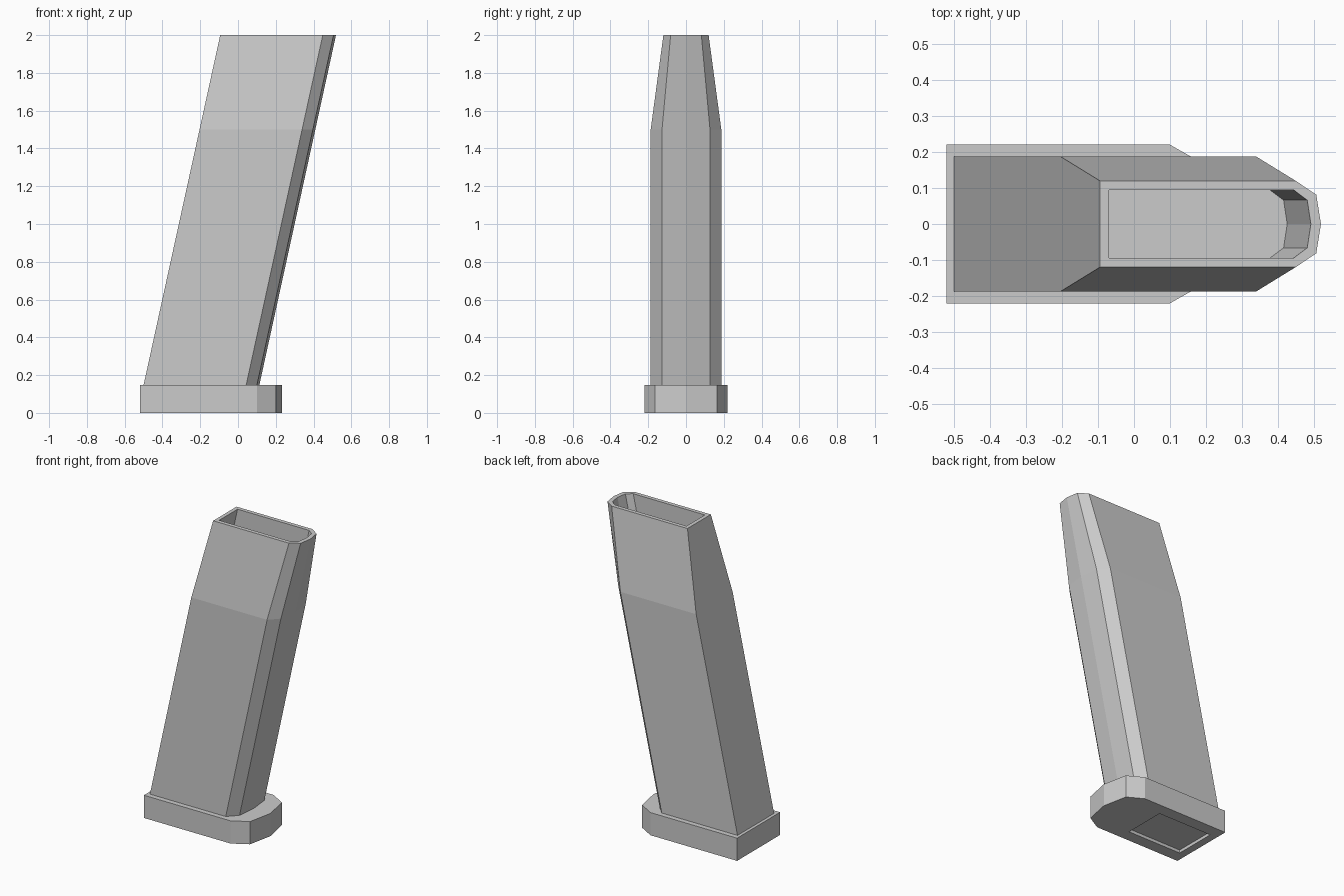
import bpy, bmesh

cube = bpy.data.objects.get("Cube")
if cube:
    bpy.data.objects.remove(cube)

grey = bpy.data.materials.new("plain grey")
grey.use_nodes = True
grey.diffuse_color = (0.6, 0.6, 0.6, 1)
grey.node_tree.nodes["Principled BSDF"].inputs["Base Color"].default_value = (0.6, 0.6, 0.6, 1)

BASE_TOP, BEND, TOP = 0.147, 1.5, 2.0
SLANT = 0.219  # forward lean per unit of height


def section(half, z, lean=0.0, width=1.0):
    """Mirror half an outline (back corner to nose) into a closed ring."""
    other = [(x, -y) for x, y in reversed(half) if y > 0]
    return [(x + lean * (z - BASE_TOP), y * width, z) for x, y in half + other]


def loft(name, rings):
    """Skin a list of rings and cap both ends."""
    bm = bmesh.new()
    loops = [[bm.verts.new(p) for p in ring] for ring in rings]
    for a, b in zip(loops, loops[1:]):
        for i in range(len(a)):
            j = (i + 1) % len(a)
            bm.faces.new((a[i], a[j], b[j], b[i]))
    bm.faces.new(loops[0])
    bm.faces.new(loops[-1])
    bmesh.ops.recalc_face_normals(bm, faces=bm.faces)
    mesh = bpy.data.meshes.new(name)
    bm.to_mesh(mesh)
    bm.free()
    mesh.materials.append(grey)
    obj = bpy.data.objects.new(name, mesh)
    bpy.context.collection.objects.link(obj)
    return obj


def cut(target, cutter):
    cutter.hide_render = True
    cutter.hide_viewport = True
    mod = target.modifiers.new("recess", "BOOLEAN")
    mod.operation = "DIFFERENCE"
    mod.solver = "EXACT"
    mod.object = cutter


# Slanted hollow body, tapering above the bend
outer = [(-0.5, 0.187), (0.043, 0.187), (0.1, 0.127), (0.113, 0)]
body = loft("body", [section(outer, BASE_TOP, SLANT),
                     section(outer, BEND, SLANT),
                     section(outer, TOP, SLANT, 0.64)])

# Open pocket in the top
inner = [(-0.475, 0.094), (0.038, 0.094), (0.075, 0.066), (0.085, 0)]
pocket = loft("pocket_cutter", [section(inner, TOP - 0.3, SLANT),
                                section(inner, TOP + 0.05, SLANT)])
cut(body, pocket)

# Base plate with a shallow rectangular recess underneath
plate = [(-0.52, 0.22), (0.1, 0.22), (0.2, 0.163), (0.233, 0)]
base = loft("base_plate", [section(plate, 0), section(plate, BASE_TOP)])
panel = [(-0.47, 0.14), (-0.08, 0.14)]
recess = loft("recess_cutter", [section(panel, -0.05), section(panel, 0.02)])
cut(base, recess)
